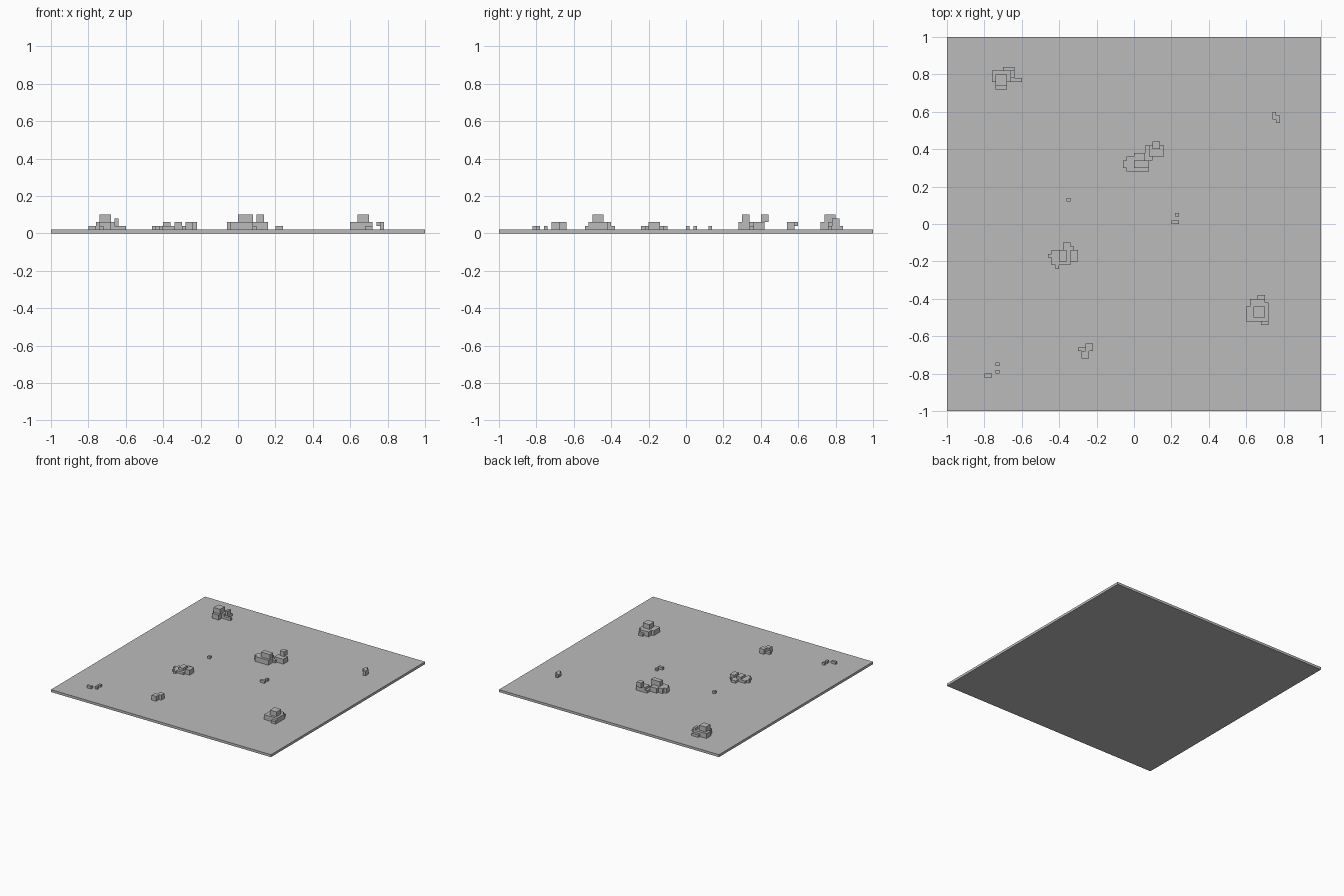
import bpy
import bmesh
from mathutils import Matrix, Vector

if "Cube" in bpy.data.objects:
    bpy.data.objects.remove(bpy.data.objects["Cube"])

V = 0.02  # size of one building block; all boxes are given in blocks

grey = bpy.data.materials.new("stone_grey")
grey.diffuse_color = (0.5, 0.5, 0.5, 1)
grey.use_nodes = True
grey.node_tree.nodes["Principled BSDF"].inputs["Base Color"].default_value = grey.diffuse_color


def blocks(name, boxes):
    """One object made of boxes (x0, x1, y0, y1, z0, z1)."""
    bm = bmesh.new()
    for x0, x1, y0, y1, z0, z1 in boxes:
        centre = Vector((x0 + x1, y0 + y1, z0 + z1)) * V / 2
        size = Vector((x1 - x0, y1 - y0, z1 - z0)) * V
        bmesh.ops.create_cube(bm, size=1, matrix=Matrix.LocRotScale(centre, None, size))
    mesh = bpy.data.meshes.new(name)
    bm.to_mesh(mesh)
    bm.free()
    mesh.materials.append(grey)
    bpy.context.collection.objects.link(bpy.data.objects.new(name, mesh))


# Flat ground slab
blocks("ground_slab", [(-50, 50, -50, 50, 0, 1)])

# Back left boulder: wide base, tall core, small chips
blocks("back_left_boulder", [
    (-38, -33, 38, 41, 1, 3), (-37, -34, 36, 41, 1, 3),
    (-37, -34, 37, 40, 3, 5), (-35, -32, 41, 42, 1, 2),
    (-33, -32, 39, 41, 1, 4), (-33, -30, 38, 39, 1, 2),
])

# Centre boulder with a stepped neighbour
blocks("centre_boulder", [
    (-2, 4, 14, 17, 1, 3), (-3, 4, 15, 17, 1, 3), (-2, 3, 17, 18, 1, 3),
    (0, 3, 17, 19, 1, 3), (0, 4, 15, 17, 3, 5), (3, 5, 17, 21, 1, 2),
])
blocks("centre_side_stone", [(4, 8, 18, 21, 1, 3), (5, 7, 20, 22, 3, 5)])

# Low broken boulder
blocks("low_boulder", [
    (-22, -17, -11, -7, 1, 2), (-23, -21, -9, -8, 1, 2),
    (-21, -20, -12, -11, 1, 2), (-20, -18, -10, -7, 1, 3),
    (-19, -16, -7, -6, 1, 2), (-19, -17, -6, -5, 1, 2),
    (-17, -15, -10, -7, 1, 3),
])

# Front right boulder
blocks("front_right_boulder", [
    (31, 35, -26, -20, 1, 3), (30, 32, -26, -22, 1, 3),
    (32, 35, -25, -22, 3, 5), (34, 36, -27, -25, 1, 2),
    (35, 36, -26, -21, 1, 3), (33, 35, -21, -19, 1, 2),
])

# Small stones
blocks("front_stone", [
    (-14, -12, -36, -34, 1, 3), (-13, -11, -34, -32, 1, 3), (-15, -12, -34, -33, 1, 2),
])
blocks("right_stone", [(37, 38, 28, 30, 2, 3), (38, 39, 27, 29, 1, 3)])

# Loose pebbles, each one block high: (x, y, width)
for i, (x, y, w) in enumerate([(-18, 6, 1), (10, 0, 2), (11, 2, 1),
                               (-40, -41, 2), (-37, -38, 1), (-37, -40, 1)]):
    blocks(f"pebble_{i + 1}", [(x, x + w, y, y + 1, 1, 2)])
